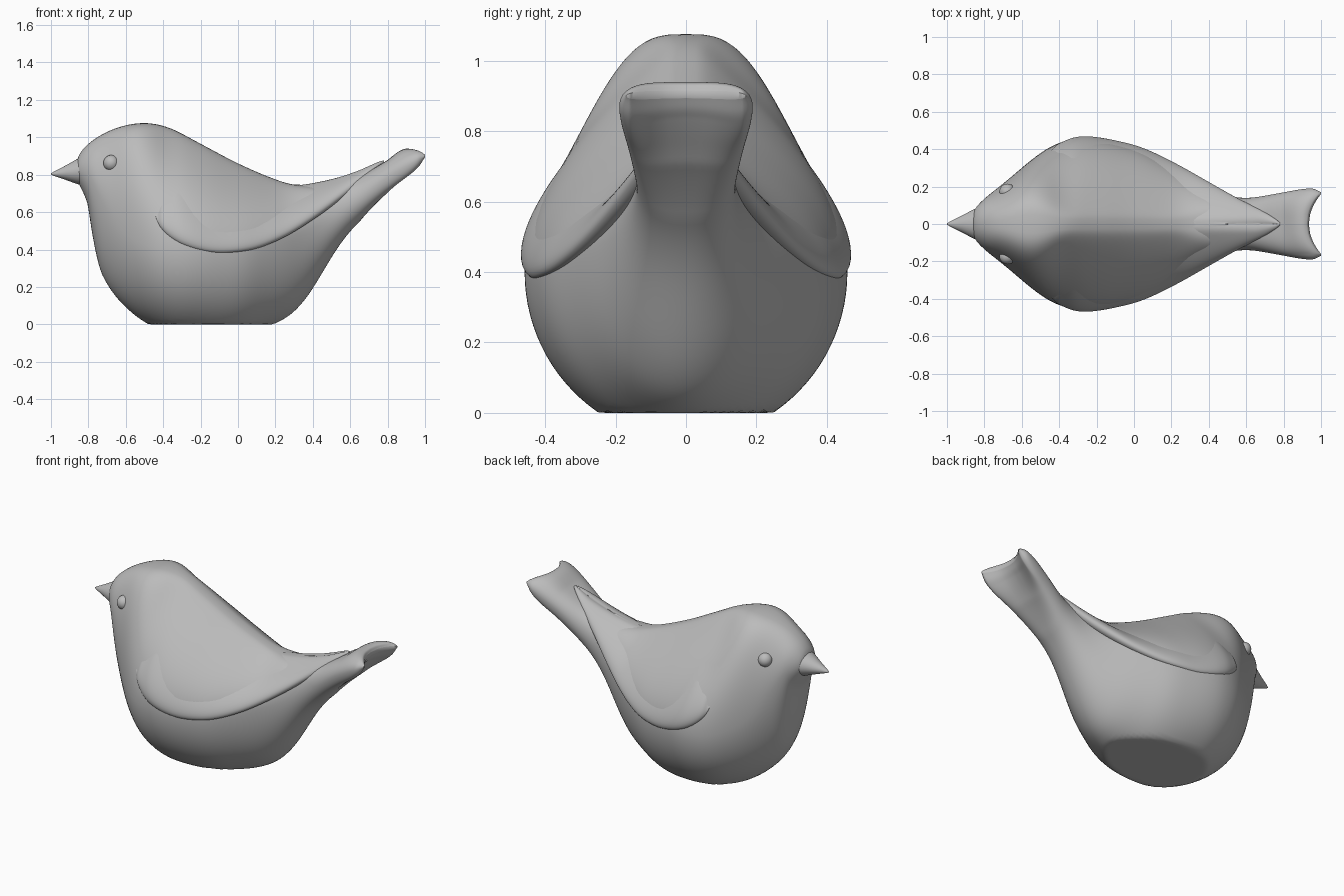
import bpy, bmesh, math

cube = bpy.data.objects.get("Cube")
if cube:
    bpy.data.objects.remove(cube, do_unlink=True)

clay = bpy.data.materials.new("grey_clay")
clay.use_nodes = True
clay.diffuse_color = (0.5, 0.5, 0.5, 1)
clay.node_tree.nodes["Principled BSDF"].inputs["Base Color"].default_value = (0.5, 0.5, 0.5, 1)


def curve(*points):
    """Smooth monotone curve through (position, value) points, with softened bends."""
    xs, ys = zip(*points)
    last = len(xs) - 1
    slopes = [(ys[i + 1] - ys[i]) / (xs[i + 1] - xs[i]) for i in range(last)]
    tangents = [slopes[0]]
    for a, b in zip(slopes, slopes[1:]):
        tangents.append(2 * a * b / (a + b) if a * b > 0 else 0)
    tangents.append(slopes[-1])

    def value(x):
        x = min(max(x, xs[0]), xs[last])
        i = 0
        while i < last - 1 and x > xs[i + 1]:
            i += 1
        h = xs[i + 1] - xs[i]
        t = (x - xs[i]) / h
        s = 1 - t
        return (s * s * (1 + 2 * t) * ys[i] + t * t * (3 - 2 * t) * ys[i + 1]
                + h * t * s * (s * tangents[i] - t * tangents[i + 1]))

    def softened(x):
        window = max(0, min(.05, .3 * (x - xs[0]), .3 * (xs[last] - x)))
        return sum(value(x + window * k / 3) for k in range(-3, 4)) / 7
    return softened


def spaced(start, end, count):
    """Stations from start to end, packed closer together at both ends."""
    return [start + (end - start) * (1 - math.cos(math.pi * i / count)) / 2
            for i in range(count + 1)]


def finish(name, bm):
    bmesh.ops.recalc_face_normals(bm, faces=bm.faces)
    mesh = bpy.data.meshes.new(name)
    bm.to_mesh(mesh)
    bm.free()
    obj = bpy.data.objects.new(name, mesh)
    bpy.context.collection.objects.link(obj)
    mesh.materials.append(clay)
    bpy.ops.object.select_all(action="DESELECT")
    obj.select_set(True)
    bpy.context.view_layer.objects.active = obj
    bpy.ops.object.shade_smooth_by_angle(angle=math.radians(50))
    return obj


def loft(name, sections):
    """Skin a list of rings; each end is closed with strips across the ring."""
    bm = bmesh.new()
    rings = [[bm.verts.new(p) for p in ring] for ring in sections]
    n = len(rings[0])
    for a, b in zip(rings, rings[1:]):
        for j in range(n):
            k = (j + 1) % n
            bm.faces.new((a[j], a[k], b[k], b[j]))
    for ring in (rings[0], rings[-1]):
        for j in range(n // 2):
            corners = [ring[j], ring[j + 1], ring[n - j - 1], ring[-j]]
            bm.faces.new(list(dict.fromkeys(corners)))
    # Drop hidden faces lying on the centre plane
    inner = [f for f in bm.faces if all(abs(v.co.y) < 1e-6 for v in f.verts)]
    bmesh.ops.delete(bm, geom=inner, context="FACES")
    return finish(name, bm)


def mirror(obj):
    obj.modifiers.new("mirror", "MIRROR").use_axis = (False, True, False)


# Body and tail: outline curves along the length
bottom = curve((-.865, .78), (-.835, .72), (-.79, .6), (-.778, .46), (-.765, .36), (-.7, .21),
               (-.6, .09), (-.48, 0), (-.3, -.07), (-.1, -.08), (.19, 0), (.3, .065),
               (.4, .19), (.5, .36), (.6, .5), (.8, .675), (.9, .745), (.97, .82), (1, .885))
top = curve((-.865, .86), (-.85, .905), (-.8, .965), (-.7, 1.03), (-.6, 1.065), (-.5, 1.078), (-.4, 1.062),
            (-.2, .965), (0, .86), (.2, .775), (.3, .745), (.5, .735), (.6, .765),
            (.8, .878), (.9, .93), (.95, .94), (.985, .934), (1, .915))
width = curve((-.865, .045), (-.85, .08), (-.8, .135), (-.7, .215), (-.6, .3), (-.5, .38),
              (-.4, .435), (-.27, .46), (0, .41), (.2, .31), (.4, .19), (.5, .15),
              (.6, .138), (.75, .16), (.95, .19), (1, .17))
widest = curve((-.865, .83), (-.8, .8), (-.7, .62), (-.6, .48), (-.4, .4), (0, .4),
               (.2, .45), (.4, .51), (.6, .64), (.8, .79), (1, .9))
pinch = curve((-.865, 0), (-.7, .1), (-.6, .15), (-.5, .35), (-.35, .7), (.2, .65), (.5, 0), (1, 0))
boxy_top = curve((-.865, 1), (-.7, .75), (-.55, .6), (.6, .6), (1, .45))
boxy_low = curve((-.865, 1), (.45, 1), (.8, .55), (1, .45))


def body_point(x, angle):
    c, s = math.cos(angle), math.sin(angle)
    boxy = boxy_top if s > 0 else boxy_low
    across = math.copysign(abs(c) ** boxy(x), c)
    y = across * width(x)
    mid = widest(x)
    if s > 0:
        y *= 1 - pinch(x) * s * s
        z = mid + (top(x) - mid) * s
    else:
        # Hollow underside towards the tail end
        hollow = .6 * min(1, max(0, (x - .65) / .3))
        z = mid + (mid - bottom(x)) * s * (1 - hollow * (1 - across ** 2))
    # Notch in the tail end
    notch = max(0, (x - .8) / .2) * max(0, 1 - (y / .16) ** 2)
    return x - .065 * notch, y, max(z, 0)


STEPS = 96
loft("body_and_tail", [[body_point(x, math.tau * j / STEPS) for j in range(STEPS)]
                       for x in spaced(-.865, 1, 130)])

# Wings: lower edge curves, and upper edges tucked into the back
low_y = curve((-.44, .395), (-.4, .42), (-.27, .455), (0, .415), (.1, .378), (.25, .305), (.4, .22),
              (.56, .13), (.7, .06), (.78, .006))
low_z = curve((-.44, .575), (-.42, .525), (-.35, .455), (-.25, .408), (-.1, .382), (.05, .397),
              (.2, .448), (.4, .565), (.6, .715), (.7, .795), (.78, .865))
high_y = curve((-.44, .34), (-.4, .31), (-.3, .27), (-.1, .17), (.15, .04), (.3, -.03), (.7, -.02), (.78, 0))
high_z = curve((-.44, .64), (-.41, .71), (-.3, .785), (-.1, .785), (.15, .765), (.28, .765), (.5, .795),
               (.7, .855), (.78, .878))
thick = curve((-.44, .005), (-.4, .035), (-.25, .056), (.3, .045), (.7, .025), (.76, .014), (.78, .003))


def wing_ring(x, count=48):
    ly, lz, hy, hz = low_y(x), low_z(x), high_y(x), high_z(x)
    dy, dz = (hy - ly) / 2, (hz - lz) / 2
    size = math.hypot(dy, dz)
    blend = min(.05, ly * .6)
    ring = []
    for j in range(count):
        c, s = math.cos(math.tau * j / count), math.sin(math.tau * j / count)
        out = thick(x) * s * (.9 - .35 * c)
        y = max((ly + hy) / 2 + dy * c + dz / size * out, 0)
        z = (lz + hz) / 2 + dz * c - dy / size * out
        # Round off the seam where both wings meet
        z -= .35 * max(0, blend - y) ** 2 / blend
        ring.append((x, y, z))
    return ring


mirror(loft("wings", [wing_ring(x) for x in spaced(-.44, .78, 70)]))

# Beak: a slightly hooked cone along the length
beak = []
for x, radius, z in ((-1, .003, .804), (-.985, .011, .805), (-.92, .039, .811), (-.86, .067, .817), (-.8, .085, .825)):
    beak.append([(x, radius * 1.15 * math.cos(math.tau * j / 32),
                  z + radius * math.sin(math.tau * j / 32)) for j in range(32)])
loft("beak", beak)

# Eyes: beads set into the head
eye_x, eye_z = -.677, .862
lift = math.asin((eye_z - widest(eye_x)) / (top(eye_x) - widest(eye_x)))
bm = bmesh.new()
bmesh.ops.create_uvsphere(bm, u_segments=24, v_segments=16, radius=.043)
bmesh.ops.translate(bm, verts=bm.verts, vec=(eye_x, body_point(eye_x, lift)[1] - .018, eye_z))
mirror(finish("eyes", bm))
